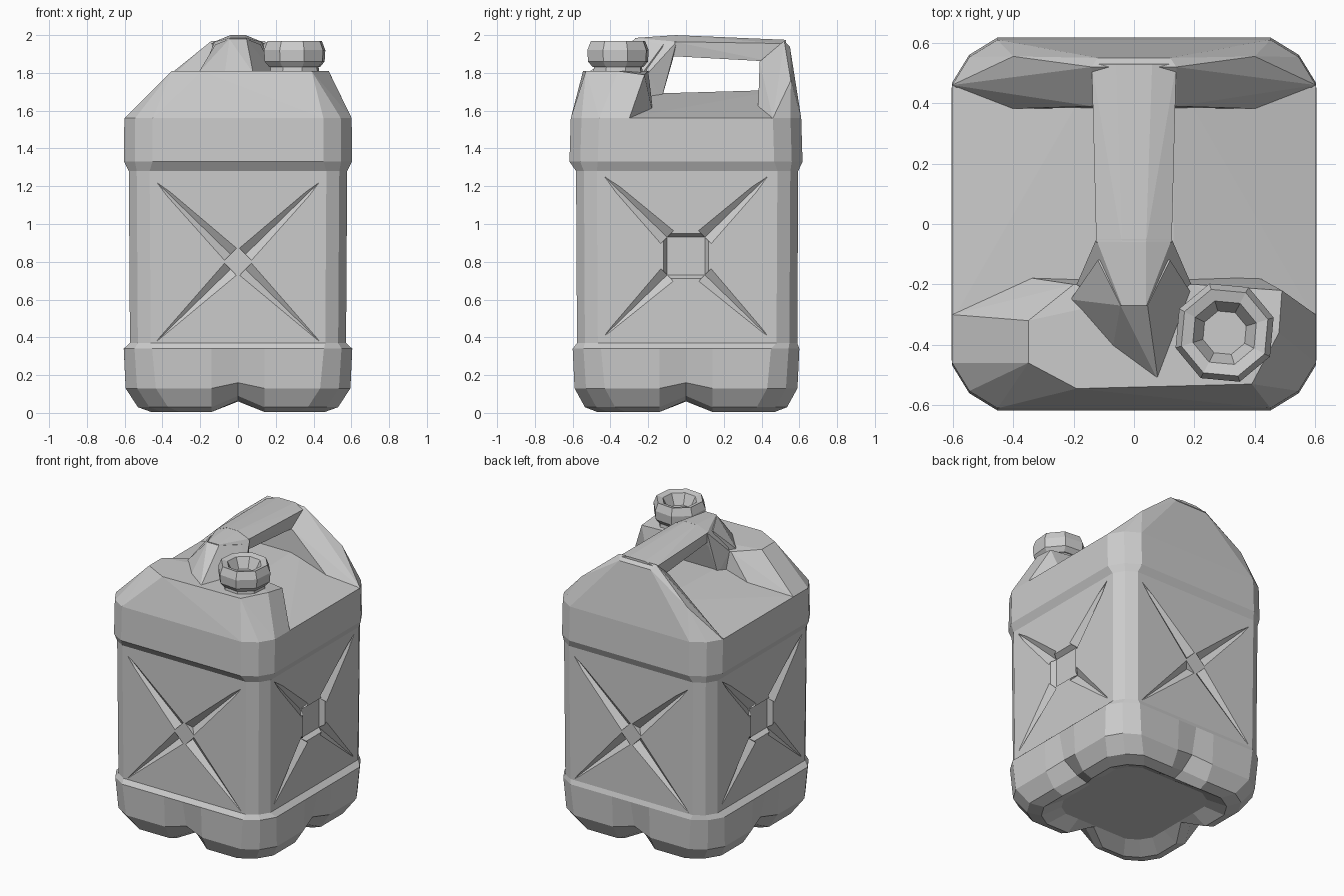
import bpy, bmesh, math
from mathutils import Vector, Matrix

if "Cube" in bpy.data.objects:
    bpy.data.objects.remove(bpy.data.objects["Cube"])


def finish(name, bm):
    bmesh.ops.recalc_face_normals(bm, faces=bm.faces)
    me = bpy.data.meshes.new(name)
    bm.to_mesh(me)
    bm.free()
    ob = bpy.data.objects.new(name, me)
    bpy.context.collection.objects.link(ob)
    return ob


def add_hull(bm, points):
    vs = [bm.verts.new(p) for p in points]
    res = bmesh.ops.convex_hull(bm, input=vs)
    junk = {e for e in res['geom_interior'] + res['geom_unused'] if isinstance(e, bmesh.types.BMVert)}
    bmesh.ops.delete(bm, geom=list(junk), context='VERTS')


def hull(name, points):
    bm = bmesh.new()
    add_hull(bm, points)
    return finish(name, bm)


def mirrored(points):
    return [(s * x, y, z) for x, y, z in points for s in (1, -1)]


def loft(name, rings):
    bm = bmesh.new()
    loops = [[bm.verts.new(p) for p in r] for r in rings]
    n = len(loops[0])
    for a, b in zip(loops, loops[1:]):
        for i in range(n):
            bm.faces.new((a[i], a[(i + 1) % n], b[(i + 1) % n], b[i]))
    bm.faces.new(loops[0][::-1])
    bm.faces.new(loops[-1])
    return finish(name, bm)


def body_ring(z, a, b, c, inset=0, lift=0, shift=0):
    """Rounded rectangle; the middle of each side can be pulled in and up."""
    pts = []
    for k in range(4):
        w, d = (a, b) if k % 2 == 0 else (b, a)
        side = [(-w + c, -d, z), (-.14, -d, z), (0, -d + inset, z + lift),
                (.14, -d, z), (w - c, -d, z), (w - .38 * c, -d + .38 * c, z)]
        rot = Matrix.Rotation(k * math.pi / 2, 3, 'Z')
        pts += [rot @ Vector(p) + Vector((0, shift, 0)) for p in side]
    return pts


# main tank: scalloped foot, recessed panel zone, upper band
body = loft("tank_body", [
    body_ring(.06, .36, .37, .12),
    body_ring(.005, .46, .47, .15, .08, .06),
    body_ring(.03, .53, .535, .16, .07, .06),
    body_ring(.13, .595, .59, .16, .03, .03),
    body_ring(.34, .605, .60, .15),
    body_ring(.37, .572, .583, .11, 0, 0, .006),
    body_ring(1.28, .578, .588, .11, 0, 0, .006),
    body_ring(1.33, .603, .617, .15),
    body_ring(1.56, .602, .61, .15)])

# crossed grooves pressed into each panel, with a square pit on the two sides
bm = bmesh.new()
for k in range(4):
    lateral = k % 2 == 1
    depth = .574 if lateral else (.58 if k == 0 else .591)
    rot = Matrix.Rotation(k * math.pi / 2, 3, 'Z')
    mid = .83 if lateral else .80
    start = .10 if lateral else .04

    def place(u, v, w):
        return rot @ Vector((u, -depth - w, mid + v))

    for su in (-1, 1):
        for sv in (-1, 1):
            tip = (su * .43, sv * .42)
            base = (su * start, sv * start)
            n = Vector((-tip[1], tip[0])).normalized() * .085
            add_hull(bm, [place(*tip, .03), place(*tip, -.004),
                          place(base[0] + n.x, base[1] + n.y, .03),
                          place(base[0] - n.x, base[1] - n.y, .03),
                          place(*base, -.035)])
    if lateral:
        add_hull(bm, [place(su * h, sv * h, w) for h, w in ((.13, .02), (.10, -.03))
                      for su in (-1, 1) for sv in (-1, 1)])
grooves = finish("groove_cutter", bm)
grooves.hide_render = True
grooves.display_type = 'WIRE'
mod = body.modifiers.new("grooves", 'BOOLEAN')
mod.object = grooves
mod.operation = 'DIFFERENCE'
mod.solver = 'EXACT'
mod.use_self = True

# front shoulder block carrying the spout
hull("front_shoulder",
     mirrored([(.602, -.46, 1.56), (.545, -.553, 1.56), (.452, -.61, 1.56),
               (.602, -.3, 1.56), (.4, -.17, 1.56), (.5, -.46, 1.5), (.4, -.2, 1.5)]) +
     [(.49, -.22, 1.79), (.48, -.36, 1.81), (.39, -.53, 1.81), (-.19, -.545, 1.81),
      (-.35, -.46, 1.81), (-.35, -.32, 1.81), (-.2, -.2, 1.80), (.2, -.2, 1.81)])

# sloping deck under the grip
hull("deck", mirrored([(.602, -.32, 1.56), (.602, .45, 1.56), (.13, -.2, 1.69), (.13, .5, 1.71),
                       (.55, -.3, 1.5), (.55, .42, 1.5)]))

# back wall rising to the rear end of the grip
hull("back_wall", mirrored([(.602, .46, 1.56), (.545, .553, 1.56), (.452, .61, 1.56),
                            (.46, .38, 1.57), (.45, .48, 1.5),
                            (.40, .555, 1.76), (.34, .41, 1.71),
                            (.14, .52, 1.97), (.12, .55, 1.94), (.14, .39, 1.86)]))

# grip bar
hull("handle_bar", mirrored([(.125, -.06, 1.965), (.14, .53, 1.955), (.04, -.06, 2.0), (.06, .53, 1.975),
                             (.11, -.10, 1.89), (.13, .45, 1.86), (.10, .0, 1.90)]))

# front leg of the grip: upright post and flared foot
hull("handle_post", mirrored([(.125, -.05, 1.965), (.04, -.05, 2.0), (.12, -.07, 1.87),
                              (.15, -.13, 1.66), (.04, -.27, 1.985), (.19, -.2, 1.80),
                              (.2, -.25, 1.62)]))
hull("handle_foot", [(-.045, -.27, 1.98), (.045, -.27, 1.98), (-.12, -.12, 1.95), (.12, -.12, 1.95),
                     (-.21, -.25, 1.80), (.19, -.23, 1.80), (-.07, -.41, 1.80), (.08, -.52, 1.80),
                     (-.15, -.2, 1.7), (.15, -.2, 1.7)])


# neck and hollow-topped cap
def lathe_rings(profile, sides=8, cx=.30, cy=-.36):
    return [[(cx + r * math.cos(math.tau * i / sides + .3), cy + r * math.sin(math.tau * i / sides + .3), z)
             for i in range(sides)] for r, z in profile]


loft("spout_neck", lathe_rings([(.14, 1.78), (.13, 1.85)]))
loft("cap", lathe_rings([(.14, 1.83), (.166, 1.86), (.17, 1.92), (.15, 1.97),
                         (.11, 1.96), (.075, 1.89)]))
